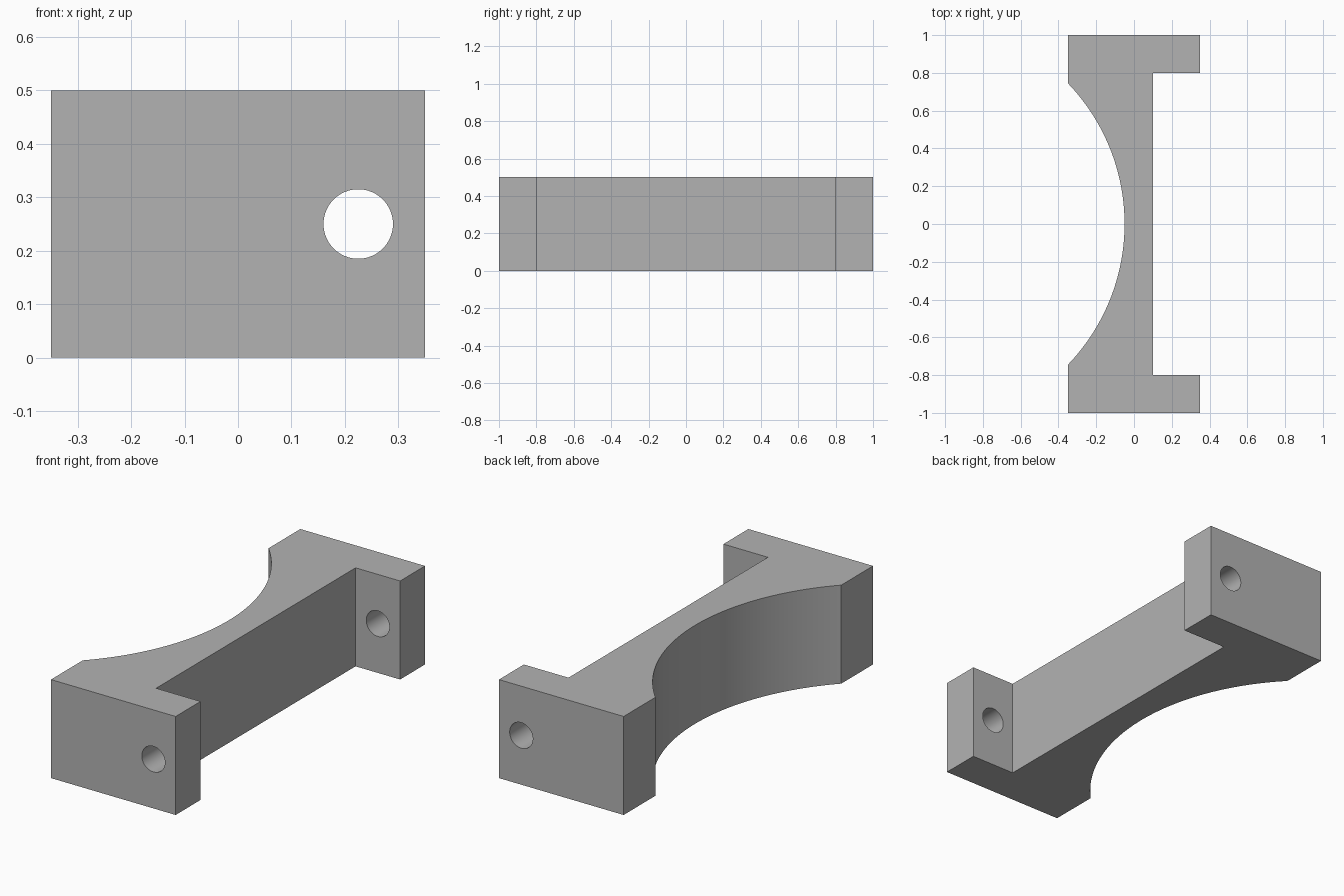
import bpy
import bmesh
from math import asin, sin, cos

cube = bpy.data.objects.get("Cube")
if cube:
    bpy.data.objects.remove(cube, do_unlink=True)

HALF_W, HALF_L, HEIGHT = 0.35, 1.0, 0.5
WEB_X, LUG_Y = 0.1, 0.8              # outer web face, inner lug face
ARC_X, ARC_Y = -0.05, 0.745          # deepest point and half chord of the hollow
HOLE_X, HOLE_R = 0.225, 0.065
ARC_STEPS = 64

grey = bpy.data.materials.new("plain_grey")
grey.use_nodes = True
colour = (0.45, 0.45, 0.45, 1)
grey.diffuse_color = colour
grey.node_tree.nodes["Principled BSDF"].inputs["Base Color"].default_value = colour

# Bracket outline: two lugs joined by a web, with a hollow arc on the -x side
depth = ARC_X + HALF_W
radius = (ARC_Y ** 2 + depth ** 2) / (2 * depth)
sweep = asin(ARC_Y / radius)
outline = [(-HALF_W, -HALF_L), (HALF_W, -HALF_L), (HALF_W, -LUG_Y), (WEB_X, -LUG_Y),
           (WEB_X, LUG_Y), (HALF_W, LUG_Y), (HALF_W, HALF_L), (-HALF_W, HALF_L)]
for i in range(ARC_STEPS + 1):
    a = sweep * (1 - 2 * i / ARC_STEPS)
    outline.append((ARC_X - radius + radius * cos(a), radius * sin(a)))

# Extrude the outline upward
bm = bmesh.new()
base = bm.faces.new([bm.verts.new((x, y, 0)) for x, y in outline])
top = bmesh.ops.extrude_face_region(bm, geom=[base])["geom"]
bmesh.ops.translate(bm, vec=(0, 0, HEIGHT),
                    verts=[v for v in top if isinstance(v, bmesh.types.BMVert)])
bmesh.ops.recalc_face_normals(bm, faces=bm.faces)
mesh = bpy.data.meshes.new("bracket")
bm.to_mesh(mesh)
bm.free()
bracket = bpy.data.objects.new("bracket", mesh)
bpy.context.collection.objects.link(bracket)
mesh.materials.append(grey)

# One long cutter drills the bolt hole through both lugs
bpy.ops.mesh.primitive_cylinder_add(vertices=64, radius=HOLE_R, depth=3 * HALF_L,
                                    location=(HOLE_X, 0, HEIGHT / 2),
                                    rotation=(asin(1), 0, 0))
cutter = bpy.context.object
cutter.name = "hole_cutter"
cutter.data.materials.append(grey)

drill = bracket.modifiers.new("bolt_holes", 'BOOLEAN')
drill.operation = 'DIFFERENCE'
drill.solver = 'EXACT'
drill.object = cutter

# Apply the cut, drop the cutter and smooth the curved walls
bpy.ops.object.select_all(action='DESELECT')
bracket.select_set(True)
bpy.context.view_layer.objects.active = bracket
bpy.ops.object.modifier_apply(modifier=drill.name)
bpy.data.objects.remove(cutter, do_unlink=True)
bpy.ops.object.shade_smooth_by_angle()
